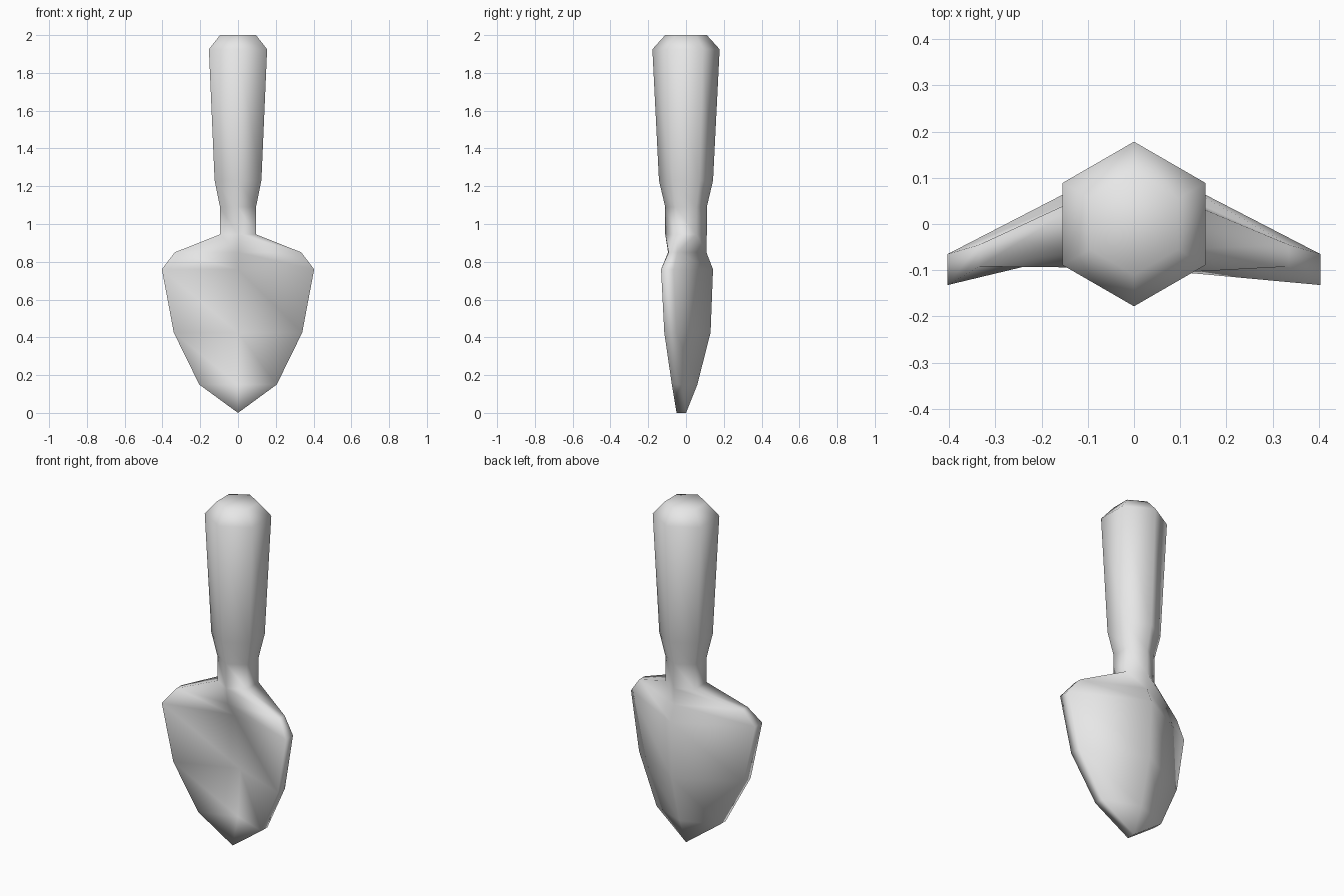
import bpy
import bmesh

cube = bpy.data.objects.get("Cube")
if cube:
    bpy.data.objects.remove(cube, do_unlink=True)

# One plain grey for the whole tool
grey = bpy.data.materials.new("plain_grey")
grey.use_nodes = True
color = (0.8, 0.8, 0.8, 1.0)
grey.diffuse_color = color
grey.node_tree.nodes["Principled BSDF"].inputs["Base Color"].default_value = color


def section(z, half_width, front, front_edge, back_edge, back):
    """Six-sided cross-section: two centre points and two on each side."""
    return [(0, front, z), (half_width, front_edge, z), (half_width, back_edge, z),
            (0, back, z), (-half_width, back_edge, z), (-half_width, front_edge, z)]


def hexagon(z, r):
    return section(z, r * 0.866, -r, -r / 2, r / 2, r)


# Scooped blade from the tip to the shoulders
blade = [
    section(0.0, 0.0, -0.05, -0.05, 0.0, 0.0),
    section(0.15, 0.205, 0.0, -0.075, -0.02, 0.06),
    section(0.425, 0.34, 0.02, -0.115, -0.05, 0.13),
    section(0.76, 0.403, -0.035, -0.132, -0.065, 0.143),
    section(0.85, 0.335, -0.095, -0.092, -0.045, 0.108),
]
# Neck and flared grip, (height, radius)
handle = [hexagon(z, r) for z, r in
          ((0.945, 0.11), (1.09, 0.11), (1.23, 0.143), (1.925, 0.178), (2.0, 0.11))]

# Skin the sections into one continuous surface
bm = bmesh.new()
rings = [[bm.verts.new(p) for p in ring] for ring in blade + handle]
for low, high in zip(rings, rings[1:]):
    for i in range(6):
        j = (i + 1) % 6
        bm.faces.new((low[i], low[j], high[i]))
        bm.faces.new((low[j], high[j], high[i]))
bm.faces.new(rings[-1])

# The lowest section closes into a short upright tip edge
bmesh.ops.remove_doubles(bm, verts=bm.verts, dist=0.0001)
bmesh.ops.recalc_face_normals(bm, faces=bm.faces)

mesh = bpy.data.meshes.new("trowel")
bm.to_mesh(mesh)
bm.free()
mesh.materials.append(grey)
mesh.shade_smooth()
trowel = bpy.data.objects.new("trowel", mesh)
bpy.context.collection.objects.link(trowel)
